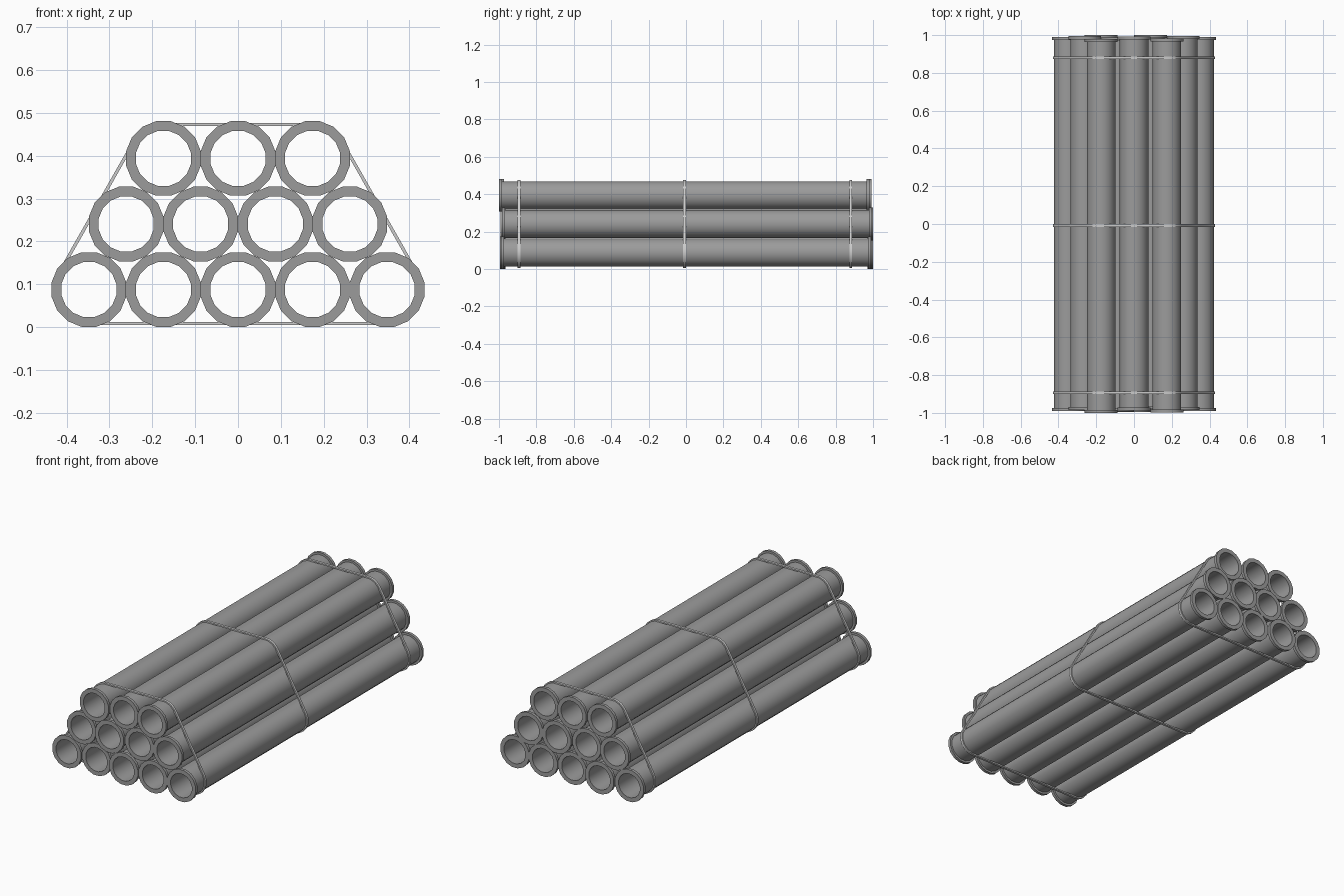
import bpy, bmesh, math

if "Cube" in bpy.data.objects:
    bpy.data.objects.remove(bpy.data.objects["Cube"])

SIDES = 16
STEP_X, STEP_Z, BASE_Z = 0.174, 0.153, 0.0875
PIPE_LEN = 1.98

dark_grey = bpy.data.materials.new("dark_grey")
dark_grey.diffuse_color = (0.33, 0.33, 0.33, 1)
dark_grey.use_nodes = True
dark_grey.node_tree.nodes["Principled BSDF"].inputs["Base Color"].default_value = dark_grey.diffuse_color


def finish(name, bm, material=None):
    bmesh.ops.recalc_face_normals(bm, faces=bm.faces)
    me = bpy.data.meshes.new(name)
    bm.to_mesh(me)
    bm.free()
    if material:
        me.materials.append(material)
    ob = bpy.data.objects.new(name, me)
    bpy.context.collection.objects.link(ob)
    bpy.ops.object.select_all(action='DESELECT')
    ob.select_set(True)
    bpy.context.view_layer.objects.active = ob
    bpy.ops.object.shade_smooth_by_angle(angle=math.radians(30))


def bridge_rings(bm, rings):
    """Join a closed series of closed rings into a tube."""
    for i, a in enumerate(rings):
        b = rings[(i + 1) % len(rings)]
        for j in range(len(a)):
            k = (j + 1) % len(a)
            bm.faces.new((a[j], a[k], b[k], b[j]))


# Hollow pipe with a raised collar at each end, turned from a closed profile
def pipe(name, x, z, shift):
    h, collar = PIPE_LEN / 2, 0.016
    r_in, r_pipe, r_collar = 0.0655, 0.077, 0.0887
    profile = [(r_in, -h), (r_collar, -h), (r_collar, -h + collar), (r_pipe, -h + collar),
               (r_pipe, h - collar), (r_collar, h - collar), (r_collar, h), (r_in, h)]
    bm = bmesh.new()
    rings = []
    for r, y in profile:
        ring = []
        for i in range(SIDES):
            a = 2 * math.pi * (i + 0.5) / SIDES
            ring.append(bm.verts.new((x + r * math.cos(a), y + shift, z + r * math.sin(a))))
        rings.append(ring)
    bridge_rings(bm, rings)
    finish(name, bm, dark_grey)


# Tie strap following the outline of the stack, rectangular section
def strap(name, y):
    top_z = BASE_Z + 2 * STEP_Z
    slope = math.degrees(math.atan2(STEP_X, 2 * STEP_Z))
    # corner pipe centre, start and end angle of the wrap
    corners = [(2 * STEP_X, BASE_Z, -90, slope), (STEP_X, top_z, slope, 90),
               (-STEP_X, top_z, 90, 180 - slope), (-2 * STEP_X, BASE_Z, 180 - slope, 270)]
    bm = bmesh.new()
    rings = []
    for cx, cz, a0, a1 in corners:
        n = 6
        for i in range(n + 1):
            a = math.radians(a0 + (a1 - a0) * i / n)
            ring = []
            for r, dy in ((0.0755, -0.007), (0.083, -0.007), (0.083, 0.007), (0.0755, 0.007)):
                ring.append(bm.verts.new((cx + r * math.cos(a), y + dy, cz + r * math.sin(a))))
            rings.append(ring)
    bridge_rings(bm, rings)
    finish(name, bm)


# Three stacked rows, each pipe slipped slightly along its length
rows = [[0.0, 0.01, -0.004, 0.003, 0.0],
        [0.004, -0.003, 0.01, 0.005],
        [-0.01, 0.002, -0.009]]
for r, shifts in enumerate(rows):
    for c, s in enumerate(shifts):
        pipe(f"pipe_row{r + 1}_{c + 1}", (c - (len(shifts) - 1) / 2) * STEP_X,
             BASE_Z + r * STEP_Z, s)

for i, y in enumerate((-0.893, -0.008, 0.88)):
    strap(f"strap_{i + 1}", y)
